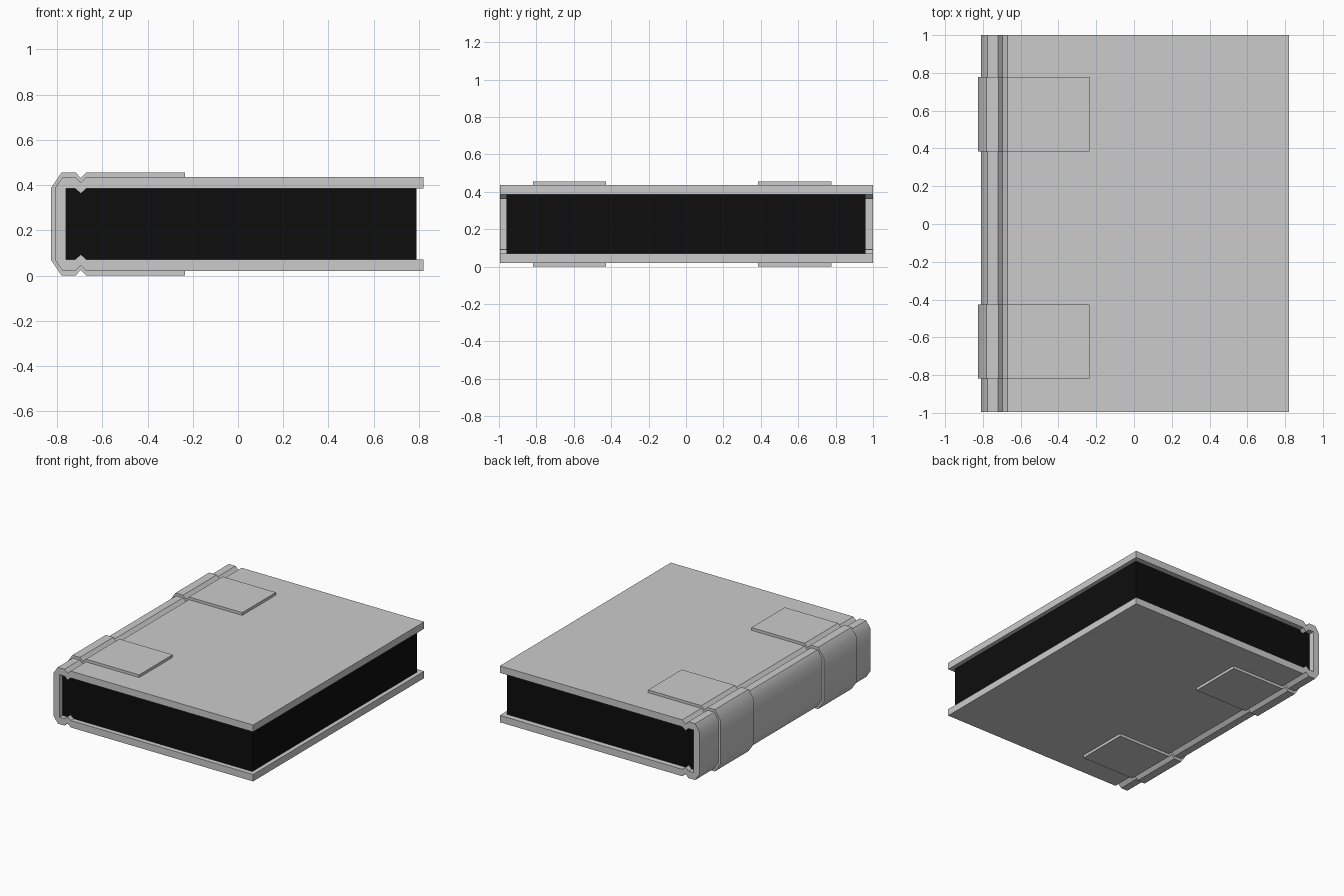
import bpy
import bmesh
import math

if "Cube" in bpy.data.objects:
    bpy.data.objects.remove(bpy.data.objects["Cube"])

MID = 0.228  # height of the book's horizontal mirror plane


def wrap(name, outer, inner, y0, y1):
    """Extrude a C-shaped shell along y from matching upper-half paths (x, height above MID)."""
    def full(path):
        return path + [(x, -z) for x, z in reversed(path)]
    bm = bmesh.new()
    rows = [[bm.verts.new((x, y, MID + z)) for x, z in full(path)]
            for path, y in ((outer, y0), (outer, y1), (inner, y1), (inner, y0))]
    n = len(rows[0])
    for a, b in zip(rows, rows[1:] + rows[:1]):
        for i in range(n - 1):
            bm.faces.new((a[i], a[i + 1], b[i + 1], b[i]))
    for i in (0, n - 1):
        bm.faces.new([r[i] for r in rows])
    bmesh.ops.recalc_face_normals(bm, faces=bm.faces)
    mesh = bpy.data.meshes.new(name)
    bm.to_mesh(mesh)
    bm.free()
    obj = bpy.data.objects.new(name, mesh)
    bpy.context.collection.objects.link(obj)
    bpy.ops.object.select_all(action='DESELECT')
    obj.select_set(True)
    bpy.context.view_layer.objects.active = obj
    bpy.ops.object.shade_smooth_by_angle(angle=math.radians(40))
    return obj


# Cover boards, hinge grooves and spine in one shell
cover_outer = [(0.82, 0.208), (-0.67, 0.208), (-0.695, 0.183),
               (-0.72, 0.208), (-0.775, 0.208), (-0.81, 0.157)]
cover_inner = [(0.82, 0.157), (-0.67, 0.157), (-0.695, 0.135),
               (-0.72, 0.157), (-0.76, 0.157), (-0.76, 0.13)]
wrap("cover", cover_outer, cover_inner, -0.995, 1.0)

# Two raised bands wrapping the spine
band_outer = [(-0.235, 0.228), (-0.67, 0.228), (-0.695, 0.203),
              (-0.718, 0.228), (-0.78, 0.228), (-0.826, 0.16)]
band_inner = [(-0.235, 0.2)] + [(x + (0.006 if x < -0.77 else 0), z - 0.006)
                                for x, z in cover_outer[1:]]
for name, y0, y1 in (("band_front", -0.817, -0.427), ("band_back", 0.385, 0.778)):
    wrap(name, band_outer, band_inner, y0, y1)

# Page block
bpy.ops.mesh.primitive_cube_add(size=1, location=(0.014, 0, MID))
pages = bpy.context.object
pages.name = "pages"
pages.scale = (1.55, 1.92, 0.314)
dark = bpy.data.materials.new("page_black")
dark.diffuse_color = (0.004, 0.004, 0.004, 1)
dark.use_nodes = True
dark.node_tree.nodes["Principled BSDF"].inputs["Base Color"].default_value = dark.diffuse_color
pages.data.materials.append(dark)
